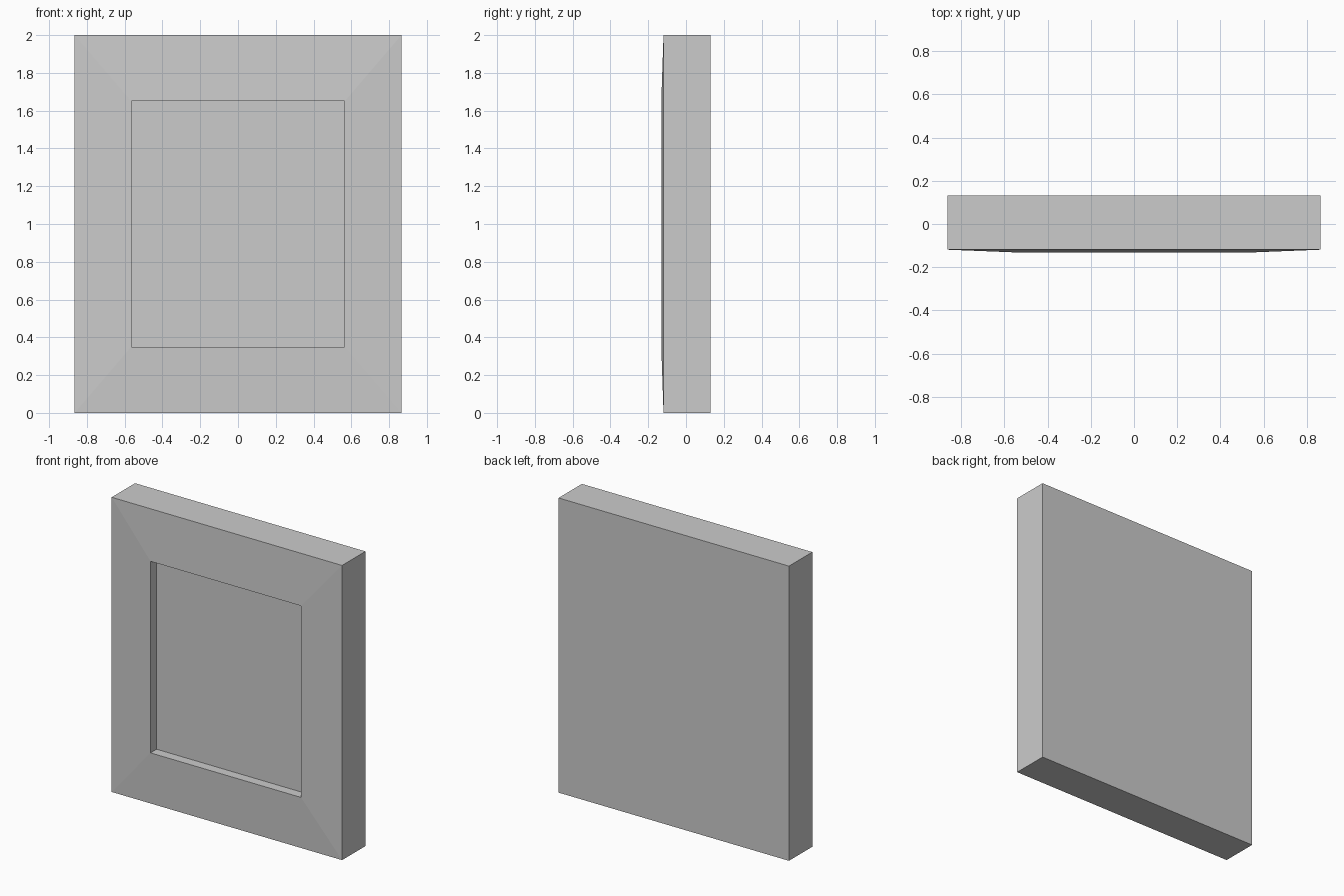
import bpy
import bmesh
from mathutils import Vector

cube = bpy.data.objects.get("Cube")
if cube:
    bpy.data.objects.remove(cube, do_unlink=True)

# Single grey finish
grey = bpy.data.materials.new("plain_grey")
grey.use_nodes = True
COLOUR = (0.6, 0.6, 0.6, 1.0)
grey.diffuse_color = COLOUR
grey.node_tree.nodes["Principled BSDF"].inputs["Base Color"].default_value = COLOUR

HALF_WIDTH, HALF_HEIGHT = 0.865, 1.0
BORDER_X, BORDER_Z = 0.3, 0.35
BACK, OUTER_FRONT, INNER_FRONT, PANEL = 0.131, -0.119, -0.131, -0.066


def rectangle(bm, half_x, half_z, y):
    """Four corner vertices facing the front at depth y."""
    corners = ((-1, -1), (1, -1), (1, 1), (-1, 1))
    return [bm.verts.new(Vector((sx * half_x, y, HALF_HEIGHT + sz * half_z)))
            for sx, sz in corners]


# Rings from the back, round the mitred border, into the recess
inner = (HALF_WIDTH - BORDER_X, HALF_HEIGHT - BORDER_Z)
bm = bmesh.new()
rings = [
    rectangle(bm, HALF_WIDTH, HALF_HEIGHT, BACK),
    rectangle(bm, HALF_WIDTH, HALF_HEIGHT, OUTER_FRONT),
    rectangle(bm, *inner, INNER_FRONT),
    rectangle(bm, *inner, PANEL),
]
for a, b in zip(rings, rings[1:]):
    for i in range(4):
        j = (i + 1) % 4
        bm.faces.new((a[i], a[j], b[j], b[i]))

# Close the back and the recessed panel
bm.faces.new(rings[0])
bm.faces.new(rings[-1])
bmesh.ops.recalc_face_normals(bm, faces=bm.faces)

mesh = bpy.data.meshes.new("picture_frame")
bm.to_mesh(mesh)
bm.free()
mesh.materials.append(grey)
frame = bpy.data.objects.new("picture_frame", mesh)
bpy.context.collection.objects.link(frame)
